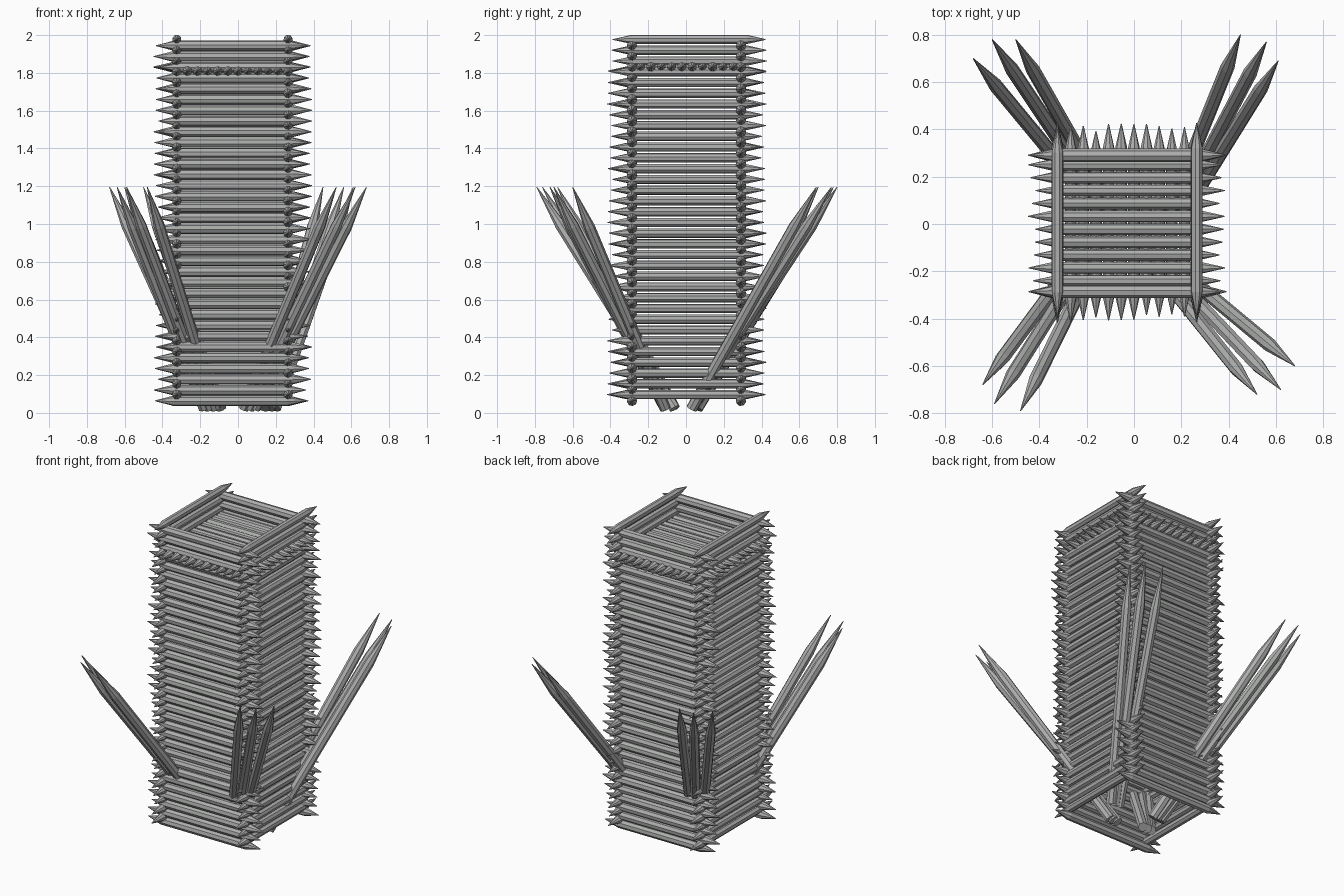
import bpy, bmesh, math, random
from mathutils import Vector

if "Cube" in bpy.data.objects:
    bpy.data.objects.remove(bpy.data.objects["Cube"])

random.seed(4)

wood = bpy.data.materials.new("weathered grey wood")
wood.diffuse_color = (0.42, 0.43, 0.42, 1)
wood.use_nodes = True
wood.node_tree.nodes["Principled BSDF"].inputs["Base Color"].default_value = wood.diffuse_color


def add_log(bm, a, b, r, tip_a, tip_b, sides=8):
    """Faceted log from a to b; tip_a / tip_b are the lengths of the sharpened ends."""
    a, b = Vector(a), Vector(b)
    d = (b - a).normalized()
    u = d.orthogonal().normalized()
    v = d.cross(u)
    length = (b - a).length
    profile = []
    if tip_a:
        profile.append((0, 0.002))
    profile += [(tip_a, r), (length - tip_b, r)]
    if tip_b:
        profile.append((length, 0.002))
    spin = random.uniform(0, math.tau)
    rings = []
    for t, rad in profile:
        ring = []
        for i in range(sides):
            w = spin + math.tau * i / sides
            ring.append(bm.verts.new(a + d * t + (u * math.cos(w) + v * math.sin(w)) * rad))
        rings.append(ring)
    for lo, hi in zip(rings, rings[1:]):
        for i in range(sides):
            j = (i + 1) % sides
            bm.faces.new((lo[i], lo[j], hi[j], hi[i]))
    bm.faces.new(rings[0][::-1])
    bm.faces.new(rings[-1])


def finish(bm, name):
    bmesh.ops.recalc_face_normals(bm, faces=bm.faces[:])
    me = bpy.data.meshes.new(name)
    bm.to_mesh(me)
    bm.free()
    me.materials.append(wood)
    bpy.context.collection.objects.link(bpy.data.objects.new(name, me))


def jit():
    return random.uniform(-0.018, 0.018)


def x_log(bm, y, z, r):
    add_log(bm, (-0.43 + jit(), y, z), (0.375 + jit(), y, z), r, 0.1, 0.1)


def y_log(bm, x, z, r):
    add_log(bm, (x, -0.4 + jit(), z), (x, 0.41 + jit(), z), r, 0.1, 0.1)


# Stacked walls: logs along x and along y interlock at the corners
LAYERS = 34
STEP = 1.88 / (LAYERS - 1)
for name, y in (("front_wall_logs", -0.286), ("back_wall_logs", 0.291)):
    bm = bmesh.new()
    for i in range(LAYERS):
        x_log(bm, y, 0.064 + i * STEP, 0.028)
    finish(bm, name)
for name, x in (("left_wall_logs", -0.324), ("right_wall_logs", 0.265)):
    bm = bmesh.new()
    for i in range(LAYERS):
        y_log(bm, x, 0.097 + i * STEP, 0.025)
    finish(bm, name)

# Lookout floor: two crossed layers of logs poking through the walls
bm = bmesh.new()
for i in range(10):
    y_log(bm, -0.268 + i * 0.0535, 1.81, 0.025)
finish(bm, "floor_lower_logs")
bm = bmesh.new()
for i in range(10):
    x_log(bm, -0.24 + i * 0.0545, 1.832, 0.025)
finish(bm, "floor_upper_logs")

# Long stakes starting on the ground inside and leaning out at each corner
stakes = {
    "back_left_stakes": ((-0.12, 0.06), ((-0.68, 0.70), (-0.60, 0.78), (-0.50, 0.78))),
    "back_right_stakes": ((0.17, 0.03), ((0.61, 0.69), (0.56, 0.77), (0.45, 0.80))),
    "front_left_stakes": ((-0.15, -0.06), ((-0.64, -0.68), (-0.59, -0.76), (-0.48, -0.79))),
    "front_right_stakes": ((0.06, -0.11), ((0.68, -0.60), (0.62, -0.70), (0.52, -0.72))),
}
for name, ((bx, by), tips) in stakes.items():
    bm = bmesh.new()
    for k, (tx, ty) in enumerate(tips):
        off = (k - 1) * 0.03
        base = (bx + off * (-1 if bx < 0 else 1) * -1, by, 0.024)
        add_log(bm, base, (tx, ty, 1.195), 0.03, 0, 0.25)
    finish(bm, name)
